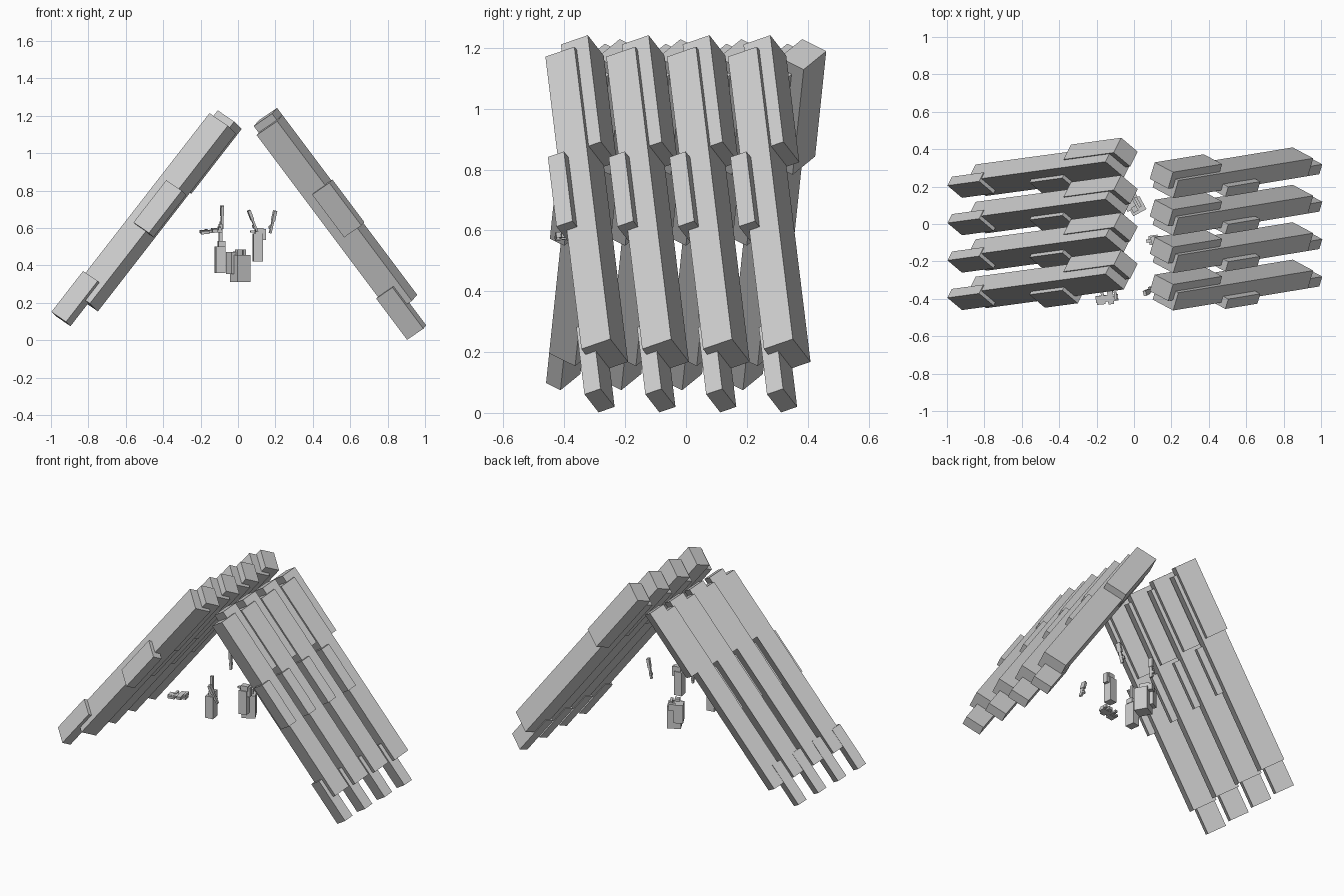
import bpy
from mathutils import Matrix, Vector, Euler


def box_object(name, boxes, matrix):
    """One mesh made of several boxes, each given as (min corner, max corner)."""
    verts, faces = [], []
    for lo, hi in boxes:
        n = len(verts)
        for k in range(8):
            p = [hi[a] if (k >> a) & 1 else lo[a] for a in range(3)]
            verts.append(matrix @ Vector(p))
        for f in ((0, 2, 3, 1), (4, 5, 7, 6), (0, 1, 5, 4),
                  (2, 6, 7, 3), (0, 4, 6, 2), (1, 3, 7, 5)):
            faces.append([n + i for i in f])
    mesh = bpy.data.meshes.new(name)
    mesh.from_pydata(verts, [], faces)
    ob = bpy.data.objects.new(name, mesh)
    bpy.context.collection.objects.link(ob)
    return ob


def frame(u, side, origin):
    """Axes: u along the beam, v across it, w through it."""
    u = Vector(u).normalized()
    v = Vector(side)
    v = (v - v.dot(u) * u).normalized()
    w = u.cross(v)
    m = Matrix((u, v, w)).transposed().to_4x4()
    m.translation = origin
    return m


# Leaning beam: long core, offset head block, side cleat, foot peg
BEAM = [
    ((0.0, 0.0, 0.0), (1.207, 0.1045, 0.145)),
    ((0.81, 0.052, 0.02), (1.25, 0.149, 0.15)),
    ((0.49, -0.021, -0.037), (0.777, 0.037, 0.085)),
    ((-0.156, -0.021, 0.035), (0.121, 0.037, 0.15)),
]
for i in range(4):
    box_object(f"right_beam_{i + 1}", BEAM,
               frame((-0.597, -0.098, 0.796), (0.268, 0.909, 0.316),
                     (0.93, -0.344 + 0.2 * i, 0.21)))
    box_object(f"left_beam_{i + 1}", BEAM,
               frame((0.611, 0.083, 0.787), (0.41, 0.815, -0.404),
                     (-0.792, -0.45 + 0.2 * i, 0.196)))


def place(name, boxes, loc, rot=(0, 0, 0)):
    m = Matrix.Translation(loc) @ Euler(rot).to_matrix().to_4x4()
    return box_object(name, boxes, m)


# Floating fittings under the ridge: blocks with clamps on top
place("large_block", [
    ((-0.04, -0.045, -0.075), (0.04, 0.035, 0.07)),
    ((-0.055, -0.01, -0.03), (0.0, 0.055, 0.085)),
    ((-0.03, -0.03, 0.07), (0.0, 0.0, 0.1)),
    ((0.01, -0.02, 0.07), (0.025, 0.04, 0.1)),
    ((-0.01, 0.035, 0.05), (0.03, 0.06, 0.09)),
], (0.01, 0.1, 0.385), (0, 0, 0.5))
place("left_block", [
    ((-0.025, -0.03, -0.07), (0.025, 0.03, 0.07)),
    ((-0.01, -0.02, 0.07), (0.028, 0.02, 0.1)),
    ((-0.005, -0.008, 0.1), (0.012, 0.008, 0.19)),
], (-0.097, -0.13, 0.43), (0, 0, 0.15))
place("right_block", [
    ((-0.025, -0.025, -0.08), (0.025, 0.025, 0.07)),
    ((-0.015, -0.018, 0.07), (0.03, 0.018, 0.1)),
    ((-0.04, -0.01, 0.075), (0.0, 0.008, 0.085)),
    ((0.025, -0.015, 0.035), (0.043, 0.015, 0.095)),
], (0.105, -0.085, 0.5), (0, 0, 0.15))

# Thin levers: slim rod with a flat grip and a small catch
LEVER = [
    ((-0.007, -0.009, -0.07), (0.007, 0.009, 0.03)),
    ((-0.01, -0.014, 0.01), (0.01, 0.014, 0.075)),
    ((-0.013, -0.006, -0.045), (0.004, 0.02, -0.025)),
]
for name, loc, rot in (
        ("back_lever", (-0.085, 0.05, 0.655), (0.05, 0, 0.2)),
        ("front_lever", (0.08, -0.36, 0.635), (0.1, -0.4, 0.2)),
        ("right_lever", (0.185, 0.1, 0.63), (0.1, 0.2, 0.3))):
    place(name, [((a[0] * .8, a[1], a[2] * .85), (b[0] * .8, b[1], b[2] * .85))
                 for a, b in LEVER], loc, rot)

# Flat bracket hovering at the front
place("flat_bracket", [
    ((-0.06, -0.02, -0.007), (0.06, 0.015, 0.006)),
    ((-0.055, -0.032, -0.012), (-0.01, 0.0, 0.004)),
    ((0.005, -0.035, -0.006), (0.035, 0.035, 0.013)),
    ((0.04, -0.012, 0.0), (0.055, 0.03, 0.02)),
    ((-0.03, 0.0, -0.004), (-0.015, 0.038, 0.009)),
], (-0.145, -0.395, 0.583), (0.1, -0.04, 0.1))
